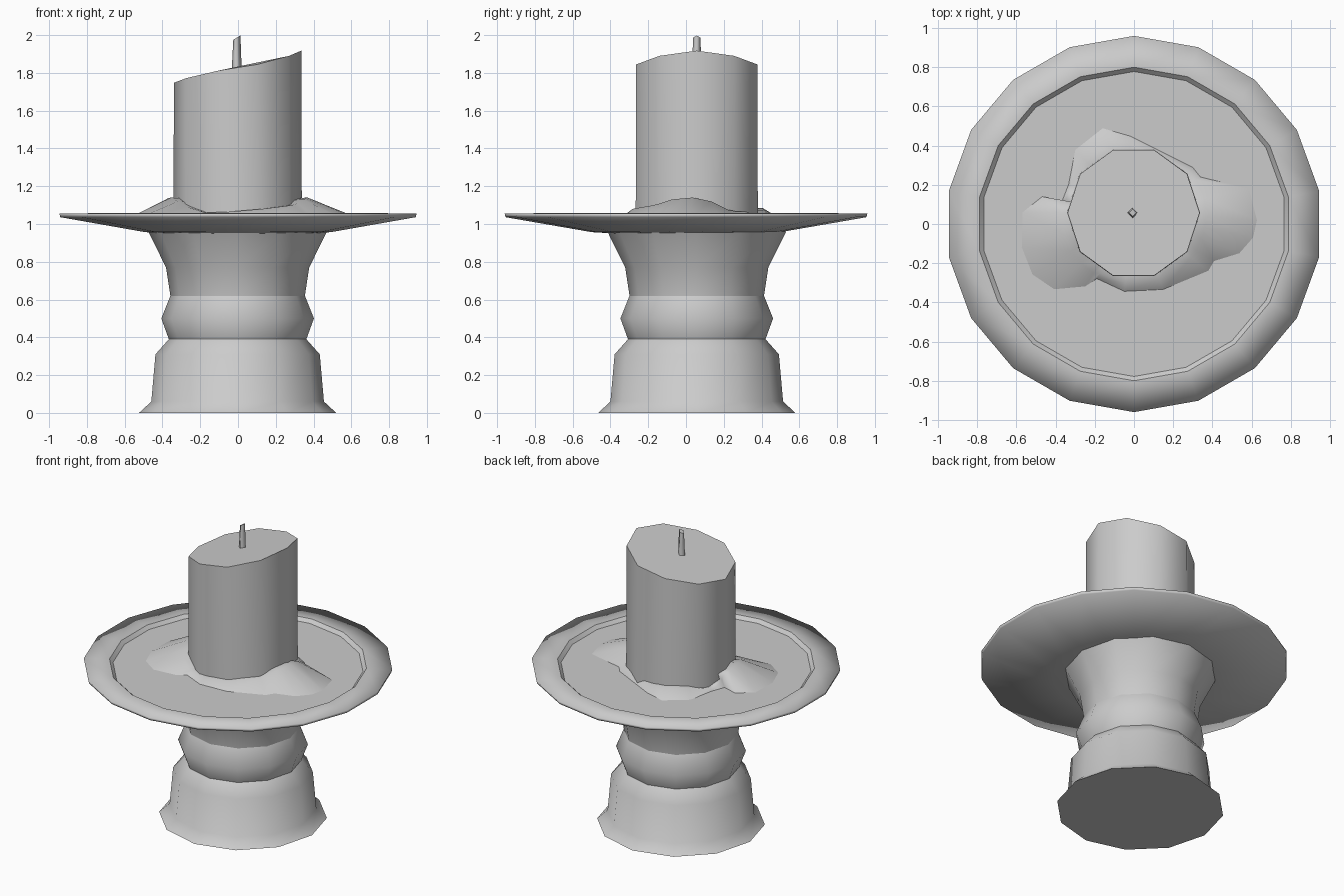
import bpy, bmesh
from math import cos, sin, pi, atan2, hypot

if "Cube" in bpy.data.objects:
    bpy.data.objects.remove(bpy.data.objects["Cube"])

CX, CY = -0.002, 0.057   # axis of the stand and candle (the dish sits at the origin)


def finish(name, bm):
    bmesh.ops.recalc_face_normals(bm, faces=bm.faces)
    me = bpy.data.meshes.new(name)
    bm.to_mesh(me)
    bm.free()
    ob = bpy.data.objects.new(name, me)
    bpy.context.collection.objects.link(ob)
    return ob


def loft(name, rings, sharp=()):
    """Skin closed rings of points, cap both ends flat; rings listed in sharp keep a hard edge."""
    bm = bmesh.new()
    vs = [[bm.verts.new(p) for p in ring] for ring in rings]
    n = len(vs[0])
    for a, b in zip(vs, vs[1:]):
        for i in range(n):
            j = (i + 1) % n
            bm.faces.new((a[i], a[j], b[j], b[i])).smooth = True
    bm.faces.new(vs[0])
    bm.faces.new(vs[-1])
    for k in set(sharp) | {0, len(vs) - 1}:
        for i in range(n):
            bm.edges.get((vs[k][i], vs[k][(i + 1) % n])).smooth = False
    return finish(name, bm)


def circle(r, z, n, cx=CX, cy=CY, phase=0.0):
    return [(cx + r * cos(phase + 2 * pi * i / n),
             cy + r * sin(phase + 2 * pi * i / n), z) for i in range(n)]


def lathe(name, profile, n, sharp=(), **kw):
    return loft(name, [circle(r, z, n, **kw) for r, z in profile], sharp)


# Turned stand: foot, bulging ring and flared neck
lathe("stand_foot", [(0.522, 0), (0.457, 0.06), (0.435, 0.31), (0.364, 0.39)], 12)
lathe("stand_ring", [(0.364, 0.39), (0.404, 0.50), (0.356, 0.62)], 12)
lathe("stand_neck", [(0.356, 0.62), (0.379, 0.77), (0.473, 0.96)], 12)

# Wide drip dish with a recessed floor
lathe("dish", [(0.30, 0.945), (0.50, 0.957), (0.955, 1.036), (0.96, 1.055),
               (0.80, 1.057), (0.778, 1.035)], 18, sharp=(4,),
      cx=0, cy=0, phase=pi / 2)

# Candle with a slanted top
bottom = circle(0.34, 1.03, 10)
top = [(x, y, 1.828 + 0.15 * x + 0.9 * x ** 3 + 0.05 * x * x)
       for x, y, z in circle(0.337, 0, 10)]
loft("candle", [bottom, top])

# Wick with an angled tip
w0 = circle(0.027, 1.80, 4, cx=-0.007)
w1 = [(x, y, 1.99 + 0.6 * x) for x, y, z in circle(0.019, 0, 4, cx=-0.006)]
loft("wick", [w0, w1])

# Melted wax: outline on the dish floor, with the height where it meets the candle
wax = [(.63, .02, 1.14), (.59, .18, 1.12), (.34, .24, 1.075), (.30, .29, 1.065),
       (-.02, .45, 1.075), (-.16, .49, 1.085), (-.30, .38, 1.08), (-.335, .20, 1.05),
       (-.37, .11, 1.08), (-.47, .14, 1.12), (-.57, .06, 1.135), (-.575, -.12, 1.14),
       (-.52, -.26, 1.12), (-.41, -.335, 1.09), (-.25, -.32, 1.07), (-.19, -.28, 1.06),
       (-.05, -.345, 1.065), (.15, -.335, 1.08), (.38, -.24, 1.10), (.41, -.19, 1.11),
       (.54, -.15, 1.13), (.61, -.07, 1.135)]
outer, crest, inner = [], [], []
for x, y, h in wax:
    a, d = atan2(y - CY, x - CX), hypot(x - CX, y - CY)
    r = min(0.37, 0.34 + 0.3 * (d - 0.34))
    outer.append((x, y, 1.034))
    crest.append((CX + r * cos(a), CY + r * sin(a), h))
    inner.append((CX + 0.3 * cos(a), CY + 0.3 * sin(a), h - 0.005))
loft("melted_wax", [outer, crest, inner])
